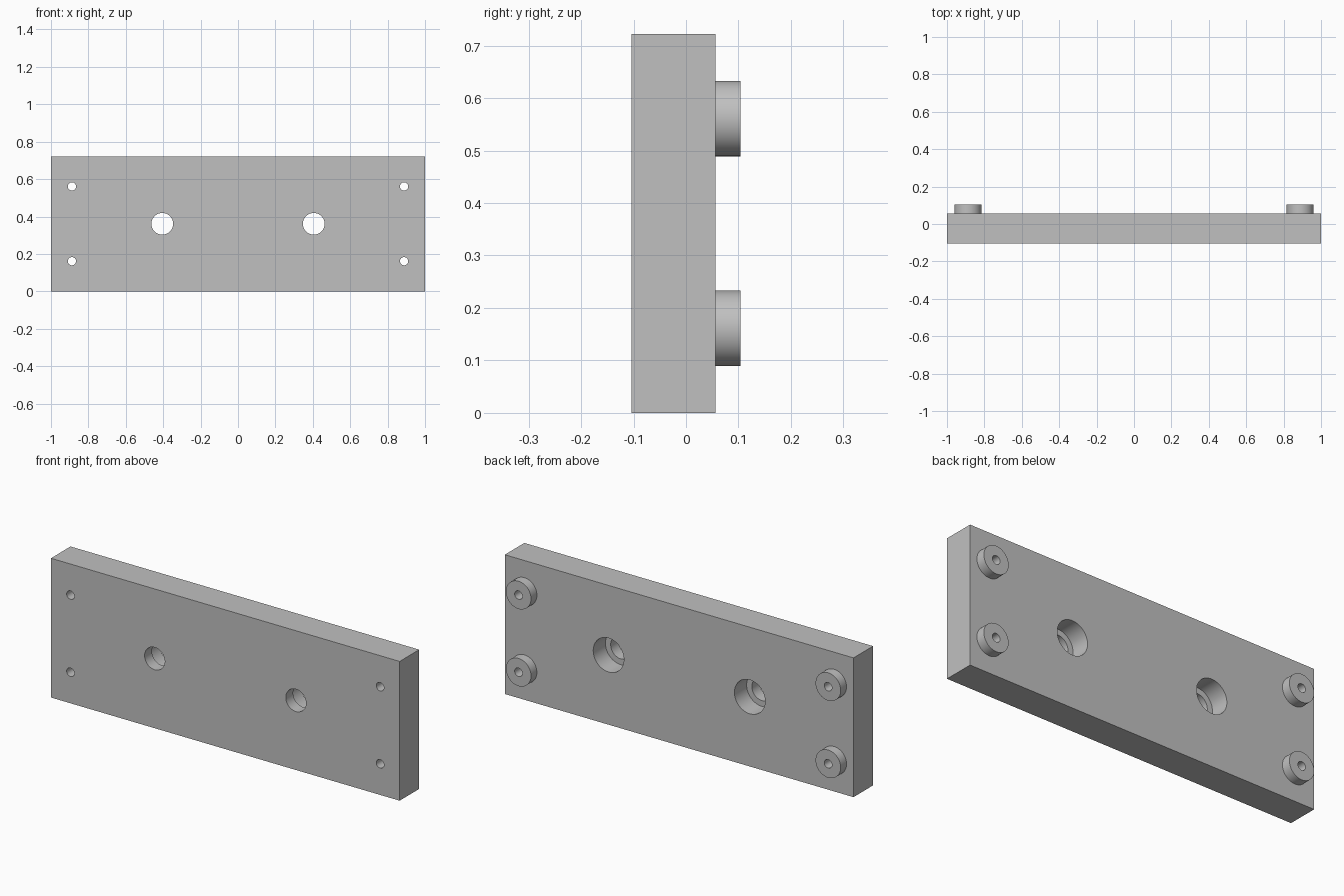
import bpy
import bmesh
from math import pi, radians
from mathutils import Matrix

if "Cube" in bpy.data.objects:
    bpy.data.objects.remove(bpy.data.objects["Cube"], do_unlink=True)

# Overall sizes
LENGTH, HEIGHT = 2.0, 0.722
FRONT, BACK, BOSS_END = -0.104, 0.056, 0.104
SCREW_R, BOSS_R, BORE_R, COUNTERBORE_R = 0.022, 0.072, 0.058, 0.088
COUNTERBORE_DEPTH = 0.10
SCREW_SPOTS = [(x, z) for x in (-0.888, 0.888) for z in (0.161, 0.561)]
BORE_SPOTS = [(-0.405, 0.361), (0.405, 0.361)]

grey = bpy.data.materials.new("plain grey")
grey.use_nodes = True
colour = (0.53, 0.53, 0.53, 1)
grey.diffuse_color = colour
grey.node_tree.nodes["Principled BSDF"].inputs["Base Color"].default_value = colour


def add_object(name, bm):
    mesh = bpy.data.meshes.new(name)
    bm.to_mesh(mesh)
    bm.free()
    mesh.materials.append(grey)
    obj = bpy.data.objects.new(name, mesh)
    bpy.context.collection.objects.link(obj)
    return obj


def cylinders(name, spots, radius, y0, y1):
    """Equal cylinders along y, one at each (x, z) spot."""
    bm = bmesh.new()
    for x, z in spots:
        place = Matrix.Translation((x, (y0 + y1) / 2, z)) @ Matrix.Rotation(pi / 2, 4, "X")
        bmesh.ops.create_cone(bm, cap_ends=True, segments=64, radius1=radius,
                              radius2=radius, depth=y1 - y0, matrix=place)
    return add_object(name, bm)


def combine(target, tool, operation):
    """Apply a boolean and remove its helper object."""
    tool.hide_render = True
    mod = target.modifiers.new(tool.name, "BOOLEAN")
    mod.operation, mod.solver, mod.object = operation, "EXACT", tool
    bpy.context.view_layer.objects.active = target
    bpy.ops.object.modifier_apply(modifier=mod.name)
    bpy.data.objects.remove(tool, do_unlink=True)


# Rectangular plate
bm = bmesh.new()
size = Matrix.Diagonal((LENGTH, BACK - FRONT, HEIGHT, 1))
bmesh.ops.create_cube(bm, size=1, matrix=Matrix.Translation(
    (0, (FRONT + BACK) / 2, HEIGHT / 2)) @ size)
plate = add_object("mounting_plate", bm)

# Round standoffs on the back, sunk slightly for a clean join
combine(plate, cylinders("standoffs", SCREW_SPOTS, BOSS_R, BACK - 0.03, BOSS_END), "UNION")

# Screw holes, through bores and their wider recesses at the back
combine(plate, cylinders("screw_holes", SCREW_SPOTS, SCREW_R, -0.2, 0.2), "DIFFERENCE")
combine(plate, cylinders("bores", BORE_SPOTS, BORE_R, -0.2, 0.2), "DIFFERENCE")
combine(plate, cylinders("counterbores", BORE_SPOTS, COUNTERBORE_R,
                         BACK - COUNTERBORE_DEPTH, 0.2), "DIFFERENCE")

# Smooth round walls, crisp edges
bpy.ops.object.select_all(action="DESELECT")
plate.select_set(True)
bpy.context.view_layer.objects.active = plate
bpy.ops.object.shade_smooth_by_angle(angle=radians(30))
